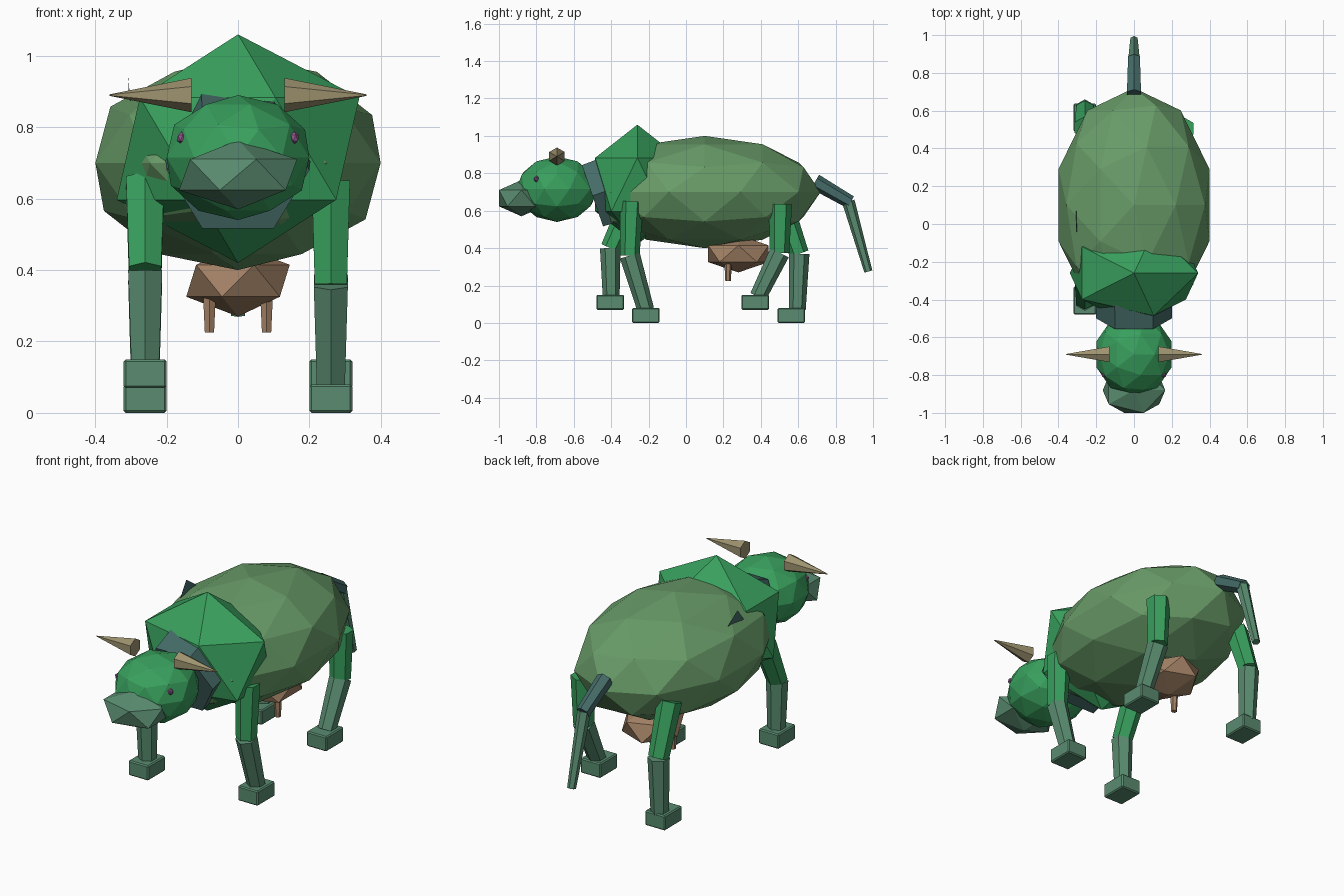
import bpy, bmesh, math
from mathutils import Vector, Matrix

if "Cube" in bpy.data.objects:
    bpy.data.objects.remove(bpy.data.objects["Cube"])


def material(name, r, g, b):
    m = bpy.data.materials.new(name)
    m.diffuse_color = (r, g, b, 1)
    m.use_nodes = True
    m.node_tree.nodes["Principled BSDF"].inputs["Base Color"].default_value = m.diffuse_color
    return m


HIDE = material("hide", 0.14, 0.33, 0.14)
GREEN = material("bright_green", 0.04, 0.35, 0.11)
MUTED = material("muted_green", 0.10, 0.26, 0.16)
TEAL = material("grey_teal", 0.06, 0.15, 0.14)
HORN = material("horn", 0.34, 0.29, 0.16)
SKIN = material("skin", 0.36, 0.22, 0.13)
EYE = material("eye", 0.30, 0.10, 0.28)


def finish(name, bm, mat):
    bmesh.ops.recalc_face_normals(bm, faces=bm.faces)
    me = bpy.data.meshes.new(name)
    bm.to_mesh(me)
    bm.free()
    me.materials.append(mat)
    ob = bpy.data.objects.new(name, me)
    bpy.context.collection.objects.link(ob)
    return ob


def ball(name, centre, radii, subdiv, mat):
    bm = bmesh.new()
    m = Matrix.Translation(centre) @ Matrix.Diagonal((*radii, 1))
    bmesh.ops.create_icosphere(bm, subdivisions=subdiv, radius=1, matrix=m)
    return finish(name, bm, mat)


def limb(name, a, b, r1, r2, mat, sides=6, turn=0.0):
    """Tapered prism from a to b."""
    a, b = Vector(a), Vector(b)
    d = b - a
    bm = bmesh.new()
    m = (Matrix.Translation((a + b) / 2) @ d.to_track_quat('Z', 'Y').to_matrix().to_4x4()
         @ Matrix.Rotation(turn, 4, 'Z'))
    bmesh.ops.create_cone(bm, cap_ends=True, segments=sides, radius1=r1,
                          radius2=r2, depth=d.length, matrix=m)
    return finish(name, bm, mat)


# Torso, shoulders, neck
ball("body", (0, 0.1, 0.7), (0.42, 0.62, 0.3), 2, HIDE)
ball("shoulders", (0, -0.26, 0.74), (0.38, 0.265, 0.32), 1, GREEN)
limb("neck", (0, -0.24, 0.77), (0, -0.50, 0.68), 0.21, 0.20, TEAL, 6, math.pi / 6)

# Small fin on the left of the back
bm = bmesh.new()
bm.faces.new([bm.verts.new(p) for p in
              ((-0.305, 0.09, 0.88), (-0.30, -0.07, 0.86), (-0.308, 0.0, 0.945))])
finish("back_fin", bm, TEAL)

# Head
ball("head", (0, -0.69, 0.715), (0.21, 0.22, 0.175), 2, GREEN)
ball("muzzle", (0, -0.88, 0.667), (0.185, 0.141, 0.097), 1, MUTED)
for s, side in ((1, "right"), (-1, "left")):
    limb(f"horn_{side}", (s * 0.13, -0.69, 0.89), (s * 0.36, -0.69, 0.89),
         0.048, 0.002, HORN)
    ball(f"eye_{side}", (s * 0.158, -0.80, 0.77), (0.014, 0.014, 0.018), 1, EYE)
    limb(f"teat_{side}", (s * 0.08, 0.225, 0.36), (s * 0.08, 0.225, 0.225),
         0.022, 0.015, SKIN)

# Udder
ball("udder", (0, 0.28, 0.37), (0.162, 0.19, 0.1), 1, SKIN)

# Legs: x, then (y, z) of hip, knee, ankle, and hoof y
LEGS = {
    "front_right": (0.26, (-0.29, 0.65), (-0.30, 0.36), (-0.215, 0.07), -0.215),
    "front_left": (-0.26, (-0.29, 0.65), (-0.405, 0.40), (-0.40, 0.14), -0.405),
    "rear_right": (0.26, (0.505, 0.635), (0.50, 0.375), (0.385, 0.14), 0.37),
    "rear_left": (-0.26, (0.51, 0.64), (0.605, 0.37), (0.595, 0.07), 0.563),
}
for name, (x, hip, knee, ankle, hoof_y) in LEGS.items():
    limb(f"{name}_upper_leg", (x, *hip), (x, *knee), 0.062, 0.052, GREEN)
    limb(f"{name}_lower_leg", (x, *knee), (x, *ankle), 0.055, 0.045, MUTED)
    bm = bmesh.new()
    base = ankle[1] - 0.07
    bmesh.ops.create_cube(bm, size=1, matrix=Matrix.Translation((x, hoof_y, base + 0.04))
                          @ Matrix.Diagonal((0.12, 0.148, 0.08, 1)))
    bmesh.ops.bevel(bm, geom=list(bm.edges), offset=0.006, segments=1, affect='EDGES')
    finish(f"{name}_hoof", bm, MUTED)

# Tail
limb("tail_root", (0, 0.69, 0.755), (0, 0.88, 0.645), 0.043, 0.036, TEAL)
limb("tail_tip", (0, 0.868, 0.65), (0, 0.975, 0.275), 0.034, 0.022, MUTED)
